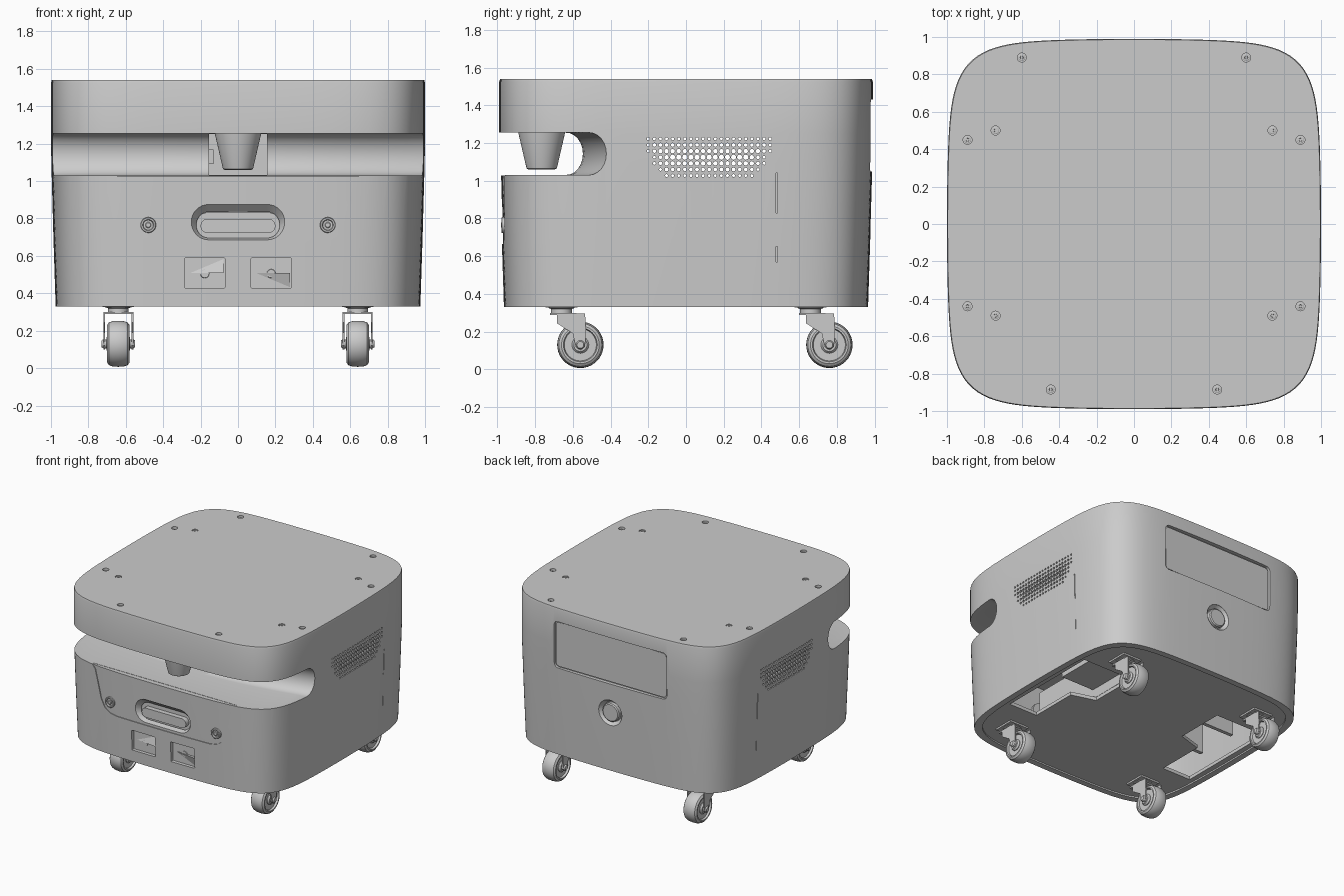
import bpy, bmesh
from math import sin, cos, pi
from mathutils import Vector

if "Cube" in bpy.data.objects:
    bpy.data.objects.remove(bpy.data.objects["Cube"])

grey = bpy.data.materials.new("plain grey")
grey.use_nodes = True
grey.diffuse_color = (0.6, 0.6, 0.6, 1)
grey.node_tree.nodes["Principled BSDF"].inputs["Base Color"].default_value = grey.diffuse_color


# ---- helpers ----
def finish(name, bm):
    bmesh.ops.recalc_face_normals(bm, faces=bm.faces)
    mesh = bpy.data.meshes.new(name)
    bm.to_mesh(mesh)
    bm.free()
    obj = bpy.data.objects.new(name, mesh)
    bpy.context.collection.objects.link(obj)
    mesh.materials.append(grey)
    return obj


def add_loft(bm, rings):
    rows = [[bm.verts.new(p) for p in ring] for ring in rings]
    n = len(rows[0])
    for a, b in zip(rows, rows[1:]):
        for i in range(n):
            bm.faces.new((a[i], a[(i + 1) % n], b[(i + 1) % n], b[i]))
    bm.faces.new(rows[0])
    bm.faces.new(rows[-1])


def loft(name, rings):
    bm = bmesh.new()
    add_loft(bm, rings)
    return finish(name, bm)


def turned_rings(centre, axis, profile, sides=32):
    """Circular rings along an axis from (offset, radius) pairs."""
    k = "xyz".index(axis)
    rings = []
    for off, r in profile:
        ring = []
        for i in range(sides):
            p = Vector(centre)
            p[k] += off
            p[(k + 1) % 3] += r * cos(2 * pi * i / sides)
            p[(k + 2) % 3] += r * sin(2 * pi * i / sides)
            ring.append(p)
        rings.append(ring)
    return rings


def turned(name, centre, axis, profile, sides=32):
    return loft(name, turned_rings(centre, axis, profile, sides))


def box_rings(lo, hi):
    (a, b, c), (d, e, f) = lo, hi
    return [[(a, b, z), (d, b, z), (d, e, z), (a, e, z)] for z in (c, f)]


def box(name, lo, hi):
    return loft(name, box_rings(lo, hi))


def squircle(size, z, back_of=-9, n=240, power=6.5, bow=.032):
    """Rounded square with bowed sides, optionally clipped behind a y limit."""
    ring = []
    for i in range(n):
        c, s = cos(2 * pi * (i + .5) / n), sin(2 * pi * (i + .5) / n)
        r = (abs(c) ** power + abs(s) ** power) ** (-1 / power)
        x, y = r * c, r * s
        ring.append((x * (1 - bow * y * y) * size, max(y * (1 - bow * x * x) * size * .99, back_of), z))
    return ring


def rounded(cx, cz, w, h, r, steps=8):
    """Rounded rectangle in the front plane, given half width and height."""
    pts = []
    for q, (sx, sz) in enumerate(((1, 1), (-1, 1), (-1, -1), (1, -1))):
        for i in range(steps + 1):
            a = pi / 2 * (q + i / steps)
            pts.append((cx + sx * (w - r) + r * cos(a), cz + sz * (h - r) + r * sin(a)))
    return pts


def slab(name, pts, y0, y1):
    return loft(name, [[(x, y, z) for x, z in pts] for y in (y0, y1)])


def combine(obj, other, op="DIFFERENCE"):
    mod = obj.modifiers.new("cut", "BOOLEAN")
    mod.operation, mod.solver, mod.object = op, "EXACT", other
    bpy.context.view_layer.objects.active = obj
    bpy.ops.object.modifier_apply(modifier=mod.name)
    bpy.data.objects.remove(other)


# ---- main shell ----
levels = [(.33, .975), (.7, .987), (1.1, .998), (1.25, 1), (1.525, 1), (1.54, .996)]
body = loft("body_shell", [squircle(s, z) for z, s in levels])

# front sensor slot, deeper at both sides
slot = []
for k in range(25):
    x = -1.2 + k * .1
    end = -.55 + .13 * min(x * x, 1.1)
    arc = [(end - .09 + .09 * sin(pi * i / 12), 1.1425 - .1125 * cos(pi * i / 12)) for i in range(13)]
    slot.append([(x, y, z) for y, z in [(-1.4, 1.03)] + arc + [(-1.4, 1.255)]])
combine(body, loft("slot_cutter", slot))
combine(body, box("slot_niche", (-.155, -.75, 1.033), (.155, -.44, 1.252)))

# hollow inside
combine(body, loft("lower_cavity", [squircle(.935, .37), squircle(.945, .99)]))
combine(body, loft("upper_cavity", [squircle(.955, .9, -.37), squircle(.955, 1.49, -.37)]))

# underside: recessed floor and drive openings
combine(body, loft("floor_recess", [squircle(.925, .3), squircle(.925, .342)]))
for s in (-1, 1):
    plan = [(.62, -.4), (.88, -.4), (.88, .47), (.42, .47), (.42, .06), (.62, .0)]
    combine(body, loft("floor_opening", [[(s * x, y, z) for x, y in plan] for z in (.3, .4)]))

# side grilles cut through both walls, and shallow side seams
bm = bmesh.new()
for row, inset in enumerate((0, 0, 0, 1, 1, 2, 3)):
    for col in range(inset, 21 - inset):
        r = .008 + .002 * min(col - inset, 20 - inset - col, row, 6 - row, 3)
        centre = (0, -.2 + .0323 * col, 1.222 - .0325 * row)
        add_loft(bm, turned_rings(centre, "x", [(-1.1, r), (1.1, r)], 8))
for z0, z1 in ((.83, 1.04), (.57, .65)):
    for x0, x1 in ((-1.1, -.962), (.962, 1.1)):
        add_loft(bm, box_rings((x0, .478, z0), (x1, .484, z1)))
combine(body, finish("grille_cutter", bm))


# front apron panel, let slightly into the shell
def apron(top):
    half = [(.67, top), (.64, 1.022), (.62, 1.0), (.595, .9), (.565, .77), (.53, .705), (.48, .675), (.42, .665)]
    return half + [(-x, z) for x, z in reversed(half)]


combine(body, slab("panel_seat", apron(1.05), -1.1, -.94))
panel = slab("front_panel", apron(1.028), -1.1, -.935)
combine(panel, loft("skin", [squircle(s - .006, z) for z, s in levels]), "INTERSECT")

# sloped front pocket with light bar, two camera windows
mouth, inner = rounded(0, .78, .25, .095, .094), rounded(0, .757, .21, .056, .055)
for target in (body, panel):
    combine(target, loft("pocket", [[(x, y, z) for x, z in pts] for y, pts in
                                    ((-1.1, mouth), (-.972, mouth), (-.91, inner), (-.88, inner))]))
slab("pocket_back", rounded(0, .757, .23, .075, .07), -.92, -.9)
slab("light_bar", rounded(0, .76, .2, .038, .037), -.96, -.91)
for s, name in ((-1, "right"), (1, "left")):
    cx = .1775 * s
    combine(body, slab("window", rounded(cx, .508, .107, .082, .006, 2), -1.1, -.93))
    slab(name + "_window_back", rounded(cx, .508, .115, .09, .006, 2), -.94, -.92)
    # sloping wedge in each window, leaning down on one side and up on the other
    front = [(cx - .1, -.935, .508), (cx + .1, -.935, .508), (cx + .1, -.935, .508 - s * .075)]
    lean = [(cx - .1, -.937, .508), (cx + .1, -.965, .508), (cx + .1, -.94, .508 - s * .075)]
    loft(name + "_window_wedge", [front, lean])
    turned(name + "_window_lens", (cx, -.935, .505), "y", [(-.01, .022), (0, .026)])
    # round sensors beside the pocket
    c = (.48 * s, -.962, .765)
    turned(name + "_sensor_ring", c, "y",
           [(.02, .042), (-.014, .042), (-.017, .038), (-.017, .03), (-.008, .026), (-.008, .012), (.02, .012)])
    turned(name + "_sensor_core", c, "y", [(.01, .016), (-.015, .016), (-.018, .012)])

# rear screen and button
combine(body, slab("screen_recess", rounded(0, 1.24, .51, .19, .035), .958, 1.1))
slab("rear_screen", rounded(0, 1.24, .5, .18, .03), .95, .968)
combine(body, turned("button_recess", (0, 0, .81), "y", [(.945, .08), (.98, .105), (1.1, .105)], 48))
turned("rear_button", (0, 0, .81), "y", [(.93, .074), (.972, .074), (.979, .066)], 48)

# ---- scanner in the slot ----
turned("scanner", (0, -.765, 0), "z",
       [(1.27, .125), (1.25, .123), (1.085, .085), (1.065, .08), (1.06, .07)], 48)
box("scanner_bracket", (-.155, -.5, 1.09), (-.13, -.43, 1.17))

# ---- top fasteners, the inner four nearly flush ----
for x, y, sink in [(.6, .89, .022), (.89, .45, .022), (.89, -.44, .022), (.445, -.885, .022),
                   (.74, .5, .01), (.74, -.49, .01)]:
    for s in (-1, 1):
        combine(body, turned("screw_hole", (s * x, y, 1.54), "z", [(-sink, .024), (.05, .024)], 20))
        turned("top_screw", (s * x, y, 1.54 - sink), "z",
               [(-.01, .019), (.006, .019), (.008, .016), (.008, .009), (.001, .008)], 20)


# ---- casters ----
def caster(tag, x, y):
    turned(tag + "_caster_swivel", (x, y, 0), "z", [(.345, .07), (.325, .07), (.32, .055), (.3, .055), (.295, .04)])
    box(tag + "_caster_plate", (x - .085, y - .085, .328), (x + .085, y + .085, .345))
    box(tag + "_caster_crown", (x - .08, y - .06, .288), (x + .08, y + .08, .3))
    w = (x, y + .1, .13)
    side = [(y - .025, .295), (y + .125, .295), (y + .13, .2), (y + .125, .12), (y + .1, .1), (y + .075, .12),
            (y + .06, .19), (y - .025, .245)]
    for s in (-1, 1):
        loft(tag + "_caster_fork", [[(x + s * dx, py, pz) for py, pz in side] for dx in (.07, .08)])
    turned(tag + "_caster_wheel", w, "x",
           [(-.045, .075), (-.045, .085), (-.06, .09), (-.06, .1), (-.05, .114), (-.03, .121), (0, .123),
            (.03, .121), (.05, .114), (.06, .1), (.06, .09), (.045, .085), (.045, .075)], 40)
    turned(tag + "_caster_hub", w, "x", [(-.062, .035), (-.05, .045), (.05, .045), (.062, .035)], 24)
    turned(tag + "_caster_axle", w, "x", [(-.09, .018), (-.08, .024), (.08, .024), (.09, .018)], 12)


for sy, end in ((-1, "front"), (1, "rear")):
    for sx, side in ((-1, "right"), (1, "left")):
        caster(end + "_" + side, .64 * sx, .66 * sy)

# ---- inner frame seen through the drive openings ----
for s, side in ((-1, "right"), (1, "left")):
    box(side + "_frame_rail", (s * .4 - .02, -.6, .372), (s * .4 + .02, .6, .7))
for y in (-.2, .15):
    box("right_frame_rib", (-.82, y, .45), (-.42, y + .03, .7))
box("left_drive_unit", (.42, .02, .45), (.72, .44, .7))

# ---- shading ----
bpy.ops.object.select_all(action="DESELECT")
for obj in bpy.context.scene.objects:
    if obj.type == "MESH" and grey.name in obj.data.materials:
        obj.select_set(True)
        bpy.context.view_layer.objects.active = obj
bpy.ops.object.shade_smooth_by_angle(angle=pi / 6)
